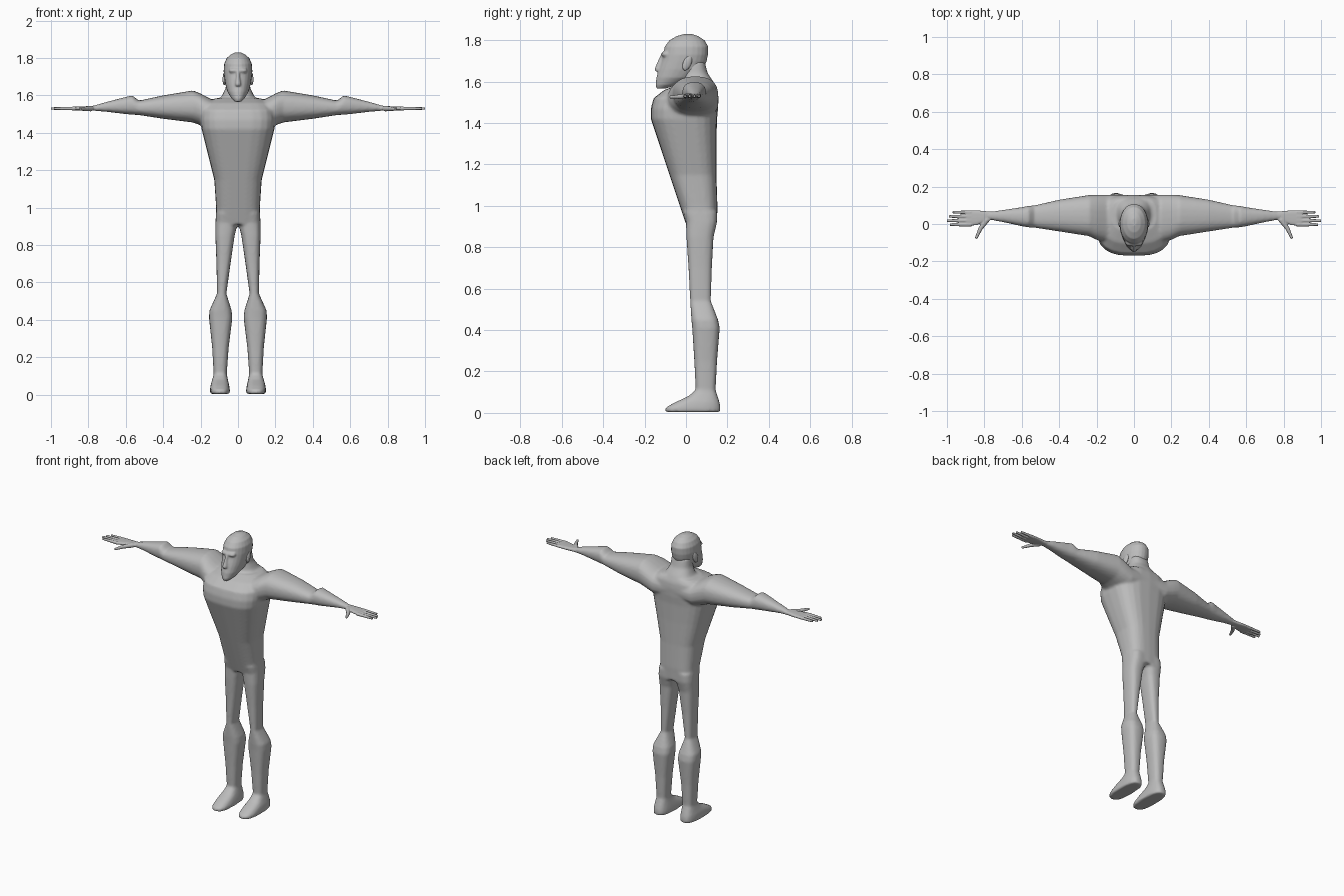
import bpy, bmesh
from math import cos, sin, pi
from mathutils import Vector

cube = bpy.data.objects.get("Cube")
if cube:
    bpy.data.objects.remove(cube)

grey = bpy.data.materials.new("plain grey")
grey.use_nodes = True
grey.diffuse_color = (0.5, 0.5, 0.5, 1)
grey.node_tree.nodes["Principled BSDF"].inputs["Base Color"].default_value = grey.diffuse_color


def loft(bm, rings, axis="z", power=2.4, count=24, sides=(1,)):
    """Closed skin through rounded rings: position, then low and high of both cross axes."""
    for side in sides:
        loops = []
        for t, a0, a1, b0, b1 in rings:
            loop = []
            for i in range(count):
                c, s = cos(2 * pi * i / count), sin(2 * pi * i / count)
                a = (a0 + a1) / 2 + (a1 - a0) / 2 * abs(c) ** (2 / power) * (1 if c > 0 else -1)
                b = (b0 + b1) / 2 + (b1 - b0) / 2 * abs(s) ** (2 / power) * (1 if s > 0 else -1)
                p = Vector((a, b, t)) if axis == "z" else Vector((t, a, b))
                p.x *= side
                loop.append(bm.verts.new(p))
            loops.append(loop)
        faces = [bm.faces.new(loops[0]), bm.faces.new(loops[-1])]
        for low, high in zip(loops, loops[1:]):
            for i in range(count):
                j = (i + 1) % count
                faces.append(bm.faces.new((low[i], low[j], high[j], high[i])))
        bmesh.ops.recalc_face_normals(bm, faces=faces)


def tube(bm, start, end, r0, r1):
    """Tapered round-ended rod."""
    start, end = Vector(start), Vector(end)
    d = end - start
    m = d.to_track_quat("Z", "Y").to_matrix().to_4x4()
    m.translation = (start + end) / 2
    bmesh.ops.create_cone(bm, cap_ends=True, segments=10, radius1=r0, radius2=r1,
                          depth=d.length, matrix=m)


def finish(name, bm, voxel=0, smooth=0):
    mesh = bpy.data.meshes.new(name)
    bm.to_mesh(mesh)
    bm.free()
    mesh.materials.append(grey)
    mesh.shade_smooth()
    obj = bpy.data.objects.new(name, mesh)
    bpy.context.collection.objects.link(obj)
    if voxel:
        mod = obj.modifiers.new("merge", "REMESH")
        mod.mode, mod.voxel_size, mod.use_smooth_shade = "VOXEL", voxel, True
    if smooth:
        mod = obj.modifiers.new("soften", "SMOOTH")
        mod.factor, mod.iterations = 0.5, smooth
    return obj


def sym(*rows):
    """Rings given as height, half width, front, back."""
    return [(z, -w, w, f, b) for z, w, f, b in rows]


BOTH = (1, -1)

# Body: torso, neck, arms and legs merged into one skin
bm = bmesh.new()
loft(bm, sym((0.91, .118, .0, .15), (1.0, .117, -.03, .152), (1.15, .127, -.08, .147),
             (1.3, .165, -.13, .147), (1.42, .195, -.17, .15), (1.47, .2, -.17, .155),
             (1.52, .195, -.157, .157), (1.56, .17, -.105, .152), (1.585, .12, -.04, .14)), power=2.9)
loft(bm, sym((1.5, .12, -.06, .15), (1.57, .11, -.03, .148), (1.6, .085, -.02, .133),
             (1.64, .066, -.015, .105), (1.7, .06, -.01, .09)))
loft(bm, [(0, -.08, .155, 1.44, 1.57), (.14, -.1, .157, 1.42, 1.578), (.2, -.085, .157, 1.44, 1.61),
          (.24, -.065, .155, 1.455, 1.627), (.4, -.04, .13, 1.475, 1.6), (.53, -.02, .1, 1.495, 1.572),
          (.565, -.018, .097, 1.497, 1.6), (.6, -.012, .09, 1.5, 1.592), (.7, .01, .075, 1.512, 1.566),
          (.77, .022, .066, 1.518, 1.546), (.8, .022, .066, 1.522, 1.542)], "x", sides=BOTH)
loft(bm, [(0.004, .045, .148, -.1, .165), (.025, .043, .15, -.1, .167), (.05, .047, .147, -.055, .163),
          (.08, .054, .138, .01, .153), (.11, .06, .13, .047, .143), (.25, .05, .138, .04, .15),
          (.41, .03, .155, .03, .163), (.45, .034, .153, .026, .155), (.54, .062, .112, .02, .12),
          (.7, .04, .115, .012, .125), (.85, .018, .121, .002, .133), (.92, .0, .121, .0, .15),
          (.97, .0, .118, -.015, .15)], power=2.7, sides=BOTH)
finish("body", bm, 0.009, 3)

# Head: skull and beard wedge, with nose and brow
bm = bmesh.new()
loft(bm, sym((1.566, .016, -.143, -.1), (1.585, .036, -.147, -.04), (1.62, .057, -.143, .04),
             (1.66, .068, -.132, .085), (1.7, .074, -.118, .1), (1.73, .077, -.11, .106),
             (1.77, .074, -.103, .107), (1.8, .06, -.08, .09), (1.82, .037, -.045, .06),
             (1.83, .014, -.01, .03)), power=2.1)
loft(bm, sym((1.65, .016, -.149, -.09), (1.662, .017, -.152, -.09), (1.7, .011, -.136, -.08),
             (1.735, .009, -.12, -.08)), count=12)
loft(bm, sym((1.722, .045, -.114, -.06), (1.732, .05, -.121, -.06), (1.745, .045, -.112, -.06)), power=3)
finish("head", bm, 0.005, 3)

# Ears: leaning flattened shells
for name, side in (("left_ear", 1), ("right_ear", -1)):
    bm = bmesh.new()
    bmesh.ops.create_uvsphere(bm, u_segments=16, v_segments=10, radius=1)
    ear = finish(name, bm)
    ear.scale = (.01, .02, .038)
    ear.location = (side * .072, .006, 1.69)
    ear.rotation_euler = (-.4, 0, side * .15)

# Hands: flat palm, four fingers and a thumb pointing forward
for name, side in (("left_hand", 1), ("right_hand", -1)):
    bm = bmesh.new()
    loft(bm, [(.74, .026, .066, 1.519, 1.545), (.79, .016, .068, 1.519, 1.543),
              (.84, -.006, .074, 1.52, 1.541), (.89, -.012, .074, 1.521, 1.539),
              (.9, -.009, .071, 1.524, 1.536)], "x", 3, 16, (side,))
    for y, tip in ((.063, .97), (.041, .99), (.018, 1.0), (-.004, .985)):
        tube(bm, (side * .87, y, 1.53), (side * tip, y, 1.53), .0105, .007)
    tube(bm, (side * .785, .025, 1.53), (side * .825, -.03, 1.528), .016, .011)
    tube(bm, (side * .82, -.022, 1.528), (side * .845, -.078, 1.526), .012, .007)
    finish(name, bm, 0.004, 2)
